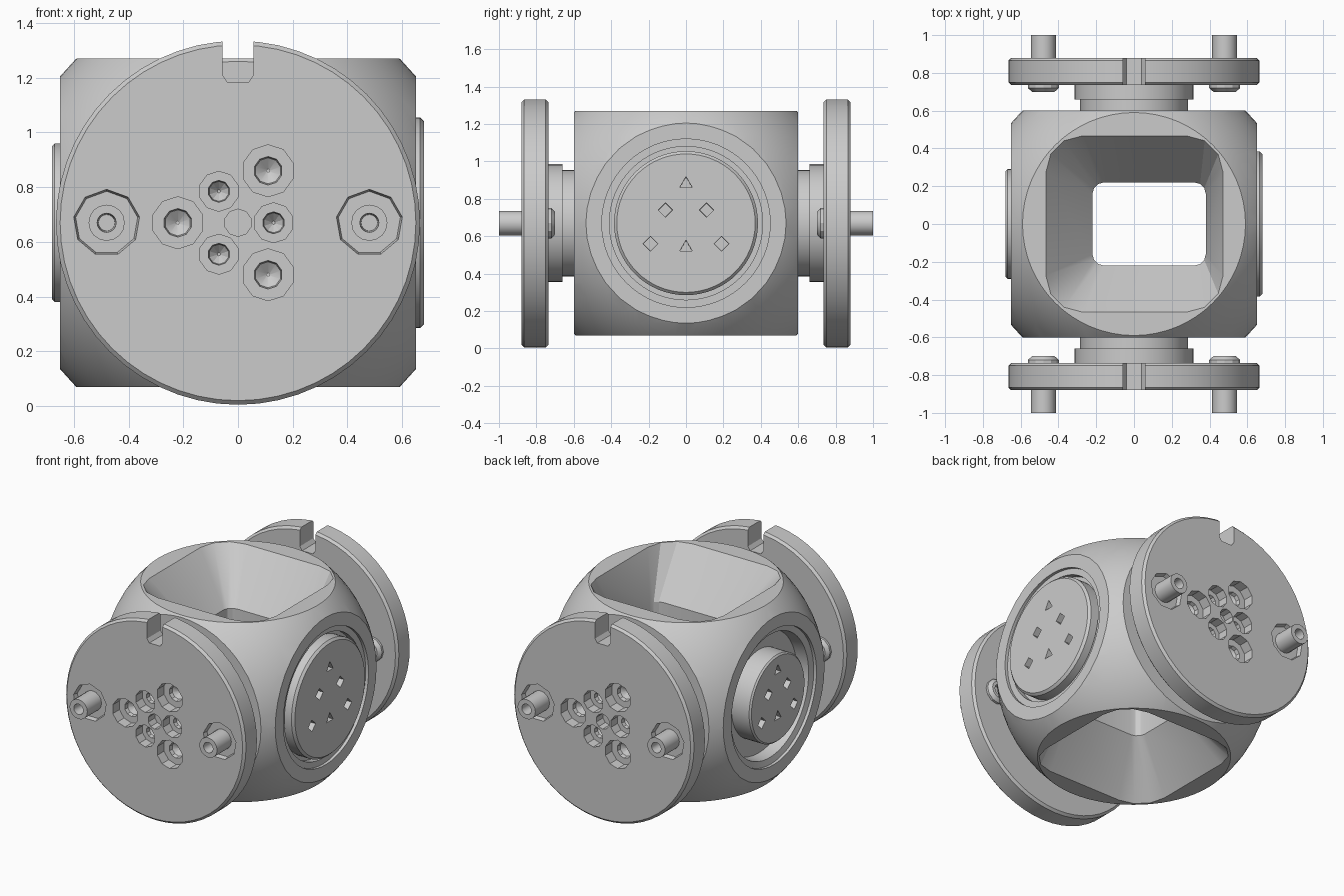
import bpy, bmesh, math
from mathutils import Vector, Matrix

if "Cube" in bpy.data.objects:
    bpy.data.objects.remove(bpy.data.objects["Cube"])

ZC = 0.67                      # height of the joint centre
FRONT, RIGHT, LEFT = Vector((0, -1, 0)), Vector((1, 0, 0)), Vector((-1, 0, 0))


def loft(name, rings):
    """Solid skinned through equal-length rings of points, capped at both ends."""
    bm = bmesh.new()
    vs = [[bm.verts.new(p) for p in ring] for ring in rings]
    n = len(vs[0])
    for a, b in zip(vs, vs[1:]):
        for i in range(n):
            j = (i + 1) % n
            bm.faces.new((a[i], a[j], b[j], b[i]))
    bm.faces.new(vs[0][::-1])
    bm.faces.new(vs[-1])
    bmesh.ops.recalc_face_normals(bm, faces=bm.faces[:])
    mesh = bpy.data.meshes.new(name)
    bm.to_mesh(mesh)
    bm.free()
    ob = bpy.data.objects.new(name, mesh)
    bpy.context.collection.objects.link(ob)
    return ob


def lathe(name, d, profile, a=0.0, b=0.0, seg=64):
    """Turned part along direction d; profile = (radius, distance); (a, b) = sideways and up offset."""
    up = Vector((0, 0, 1))
    side = Vector((1, 0, 0)) if d.y else Vector((0, 1, 0))
    c = side * a + up * (ZC + b)
    return loft(name, [[c + d * t + side * (r * math.cos(k)) + up * (r * math.sin(k))
                        for k in (math.pi / 2 + 2 * math.pi * i / seg for i in range(seg))]
                       for r, t in profile])


def rounded_rect(x0, x1, y0, y1, r, z, n=3):
    pts = []
    for q, (cx, cy) in enumerate([(x1 - r, y1 - r), (x0 + r, y1 - r), (x0 + r, y0 + r), (x1 - r, y0 + r)]):
        for i in range(n + 1):
            k = math.pi / 2 * (q + i / n)
            pts.append(Vector((cx + r * math.cos(k), cy + r * math.sin(k), z)))
    return pts


def boolean(ob, cutter, op='DIFFERENCE'):
    cutter.hide_render = True
    m = ob.modifiers.new('cut', 'BOOLEAN')
    m.object, m.operation, m.solver = cutter, op, 'EXACT'
    bpy.context.view_layer.objects.active = ob
    bpy.ops.object.modifier_apply(modifier=m.name)
    bpy.data.objects.remove(cutter)


# body: sphere trimmed by a box
bpy.ops.mesh.primitive_uv_sphere_add(segments=64, ring_count=32, radius=0.842, location=(0, 0, ZC))
body = bpy.context.object
body.name = 'joint_body'
bpy.ops.mesh.primitive_cube_add(size=1, location=(0, 0, ZC))
box = bpy.context.object
box.scale = (1.30, 1.20, 1.20)
bpy.context.view_layer.update()
boolean(body, box, 'INTERSECT')

# hourglass opening through the body
wide = (-0.475, 0.475, -0.475, 0.475, 0.20)
waist = (-0.22, 0.38, -0.22, 0.22, 0.06)
boolean(body, loft('opening', [rounded_rect(*wide, ZC - 0.61), rounded_rect(*waist, ZC - 0.29),
                               rounded_rect(*waist, ZC + 0.29), rounded_rect(*wide, ZC + 0.61)]))

# stepped round recesses in both side faces
boolean(body, lathe('recess', RIGHT, [(0.41, 0.59), (0.41, 0.63), (0.45, 0.63), (0.45, 0.8)]))
boolean(body, lathe('recess', LEFT, [(0.40, 0.54), (0.41, 0.62), (0.45, 0.63), (0.45, 0.8)]))

# side discs with small sockets
disc = lathe('right_disc', RIGHT, [(0.385, 0.55), (0.385, 0.665), (0.37, 0.68)])
boss = lathe('left_boss', LEFT, [(0.29, 0.5), (0.29, 0.67), (0.28, 0.68)])
sockets = [(0, 0.21, 3), (-0.11, 0.07, 4), (0.11, 0.07, 4), (-0.19, -0.11, 4), (0.19, -0.11, 4), (0, -0.13, 3)]
for a, b, n in sockets:
    boolean(disc, lathe('socket', RIGHT, [(0.037, 0.63), (0.04, 0.7)], a, b, n))
    boolean(boss, lathe('socket', LEFT, [(0.037, 0.63), (0.04, 0.7)], a * 0.9, b * 0.9, n))

# round end flange with neck
flange = lathe('front_flange', FRONT, [(0.65, 0.735), (0.665, 0.75), (0.665, 0.865), (0.65, 0.88)], seg=56)
neck = lathe('front_neck', FRONT, [(0.285, 0.58), (0.285, 0.66), (0.315, 0.66), (0.315, 0.745)], seg=40)

# notch in the flange rim
notch = [(-0.057, 1.5), (-0.057, 1.21), (-0.04, 1.185), (0.04, 1.185), (0.057, 1.21), (0.057, 1.5)]
boolean(flange, loft('notch', [[Vector((x, y, z)) for x, z in notch] for y in (-1, -0.6)]))

# counterbored screw holes in a triangular cluster
holes = [(0.11, 0.19, 0.095), (0.11, -0.19, 0.095), (-0.22, 0, 0.095),
         (-0.07, 0.115, 0.073), (-0.07, -0.115, 0.073), (0.13, 0, 0.073)]
for a, b, r in holes:
    boolean(flange, lathe('hole', FRONT, [(0.006, 0.755), (r * 0.5, 0.785), (r * 0.55, 0.81), (r, 0.81), (r, 0.9)], a, b, 10))
boolean(flange, lathe('hole', FRONT, [(0.05, 0.81), (0.05, 0.9)], 0, 0, 10))

# hollow pins in shallow seats, with screw heads on the inner side
front_parts = [flange, neck]
for s, side in ((-1, 'left'), (1, 'right')):
    boolean(flange, lathe('seat', FRONT, [(0.115, 0.85), (0.127, 0.9)], 0.48 * s, 0, 9))
    front_parts.append(lathe('front_pin_' + side, FRONT,
                             [(0.066, 0.8), (0.066, 1.0), (0.035, 1.0), (0.03, 0.92)], 0.48 * s, 0, 16))
    front_parts.append(lathe('front_screw_' + side, FRONT,
                             [(0.035, 0.73), (0.04, 0.70), (0.06, 0.70), (0.082, 0.72), (0.082, 0.745)], 0.48 * s, 0, 12))

# the back end is the front end turned half way round
for ob in front_parts:
    back = ob.copy()
    back.data = ob.data.copy()
    back.name = ob.name.replace('front', 'back')
    back.data.transform(Matrix.Rotation(math.pi, 4, 'Z'))
    bpy.context.collection.objects.link(back)

bpy.ops.object.select_all(action='SELECT')
bpy.context.view_layer.objects.active = body
bpy.ops.object.shade_smooth_by_angle(angle=math.radians(25))
